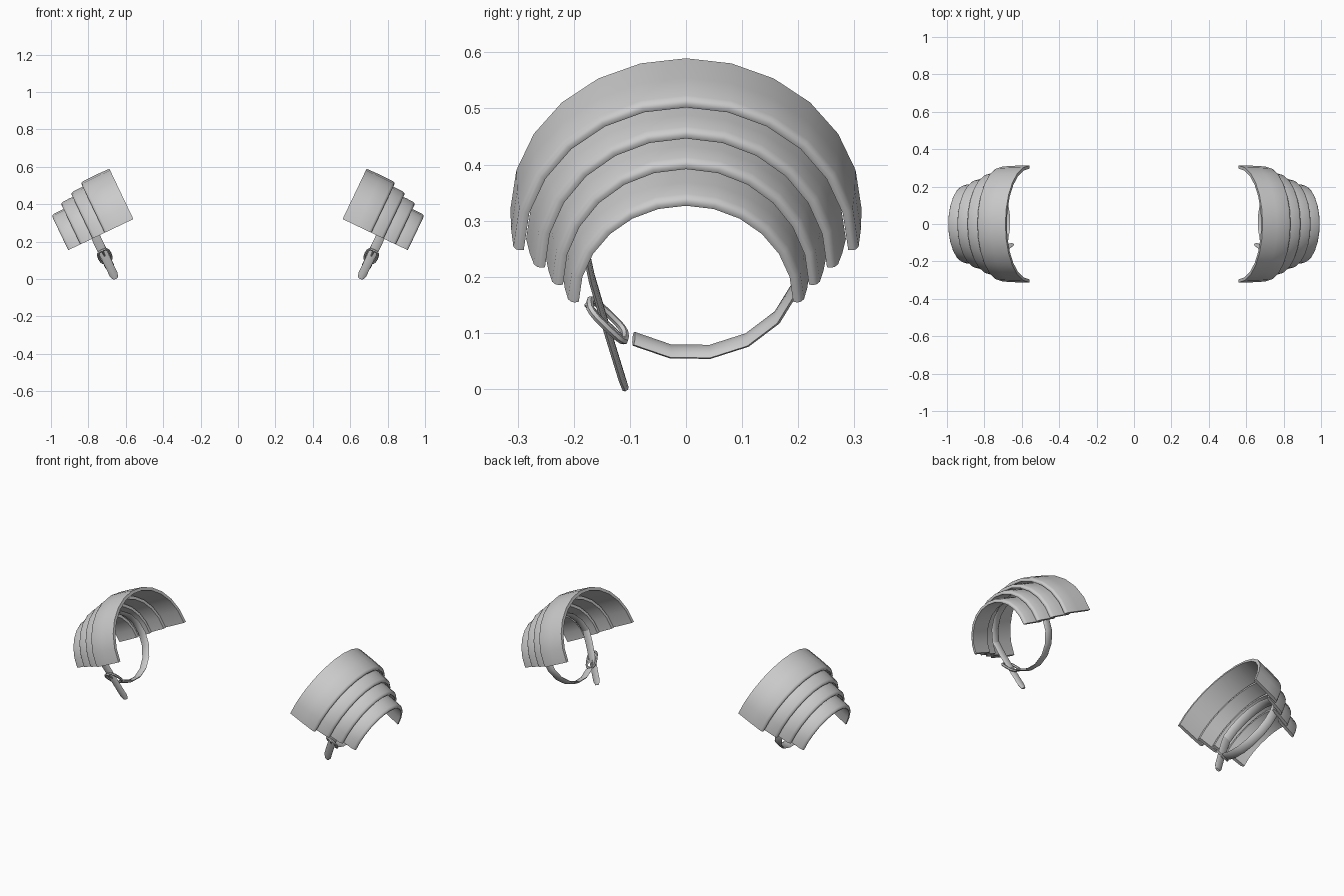
import bpy, bmesh, math
from mathutils import Vector

if "Cube" in bpy.data.objects:
    bpy.data.objects.remove(bpy.data.objects["Cube"])

TILT = math.radians(25.5)
C, S = math.cos(TILT), math.sin(TILT)
BASE = 0.53          # height of the open lower edge of the plates, in the tilted frame
STRAP_T = 0.59       # position of the strap along the arm axis

metal = bpy.data.materials.new("grey")
metal.diffuse_color = (0.6, 0.6, 0.6, 1)
metal.use_nodes = True
metal.node_tree.nodes["Principled BSDF"].inputs["Base Color"].default_value = metal.diffuse_color


def place(t, y, h, side):
    """Tilted frame (along arm, depth, up) to world, mirrored by side."""
    return Vector((side * (C * t + S * h), y, -S * t + C * h))


def sweep(name, rings, side, closed=False):
    """Skin a list of equal cross-section rings given in the tilted frame."""
    bm = bmesh.new()
    rows = [[bm.verts.new(place(*p, side)) for p in ring] for ring in rings]
    n, m = len(rows), len(rows[0])
    for i in range(n if closed else n - 1):
        a, b = rows[i], rows[(i + 1) % n]
        for j in range(m):
            k = (j + 1) % m
            bm.faces.new((a[j], a[k], b[k], b[j]))
    if not closed:
        bm.faces.new(rows[0])
        bm.faces.new(rows[-1])
    bmesh.ops.recalc_face_normals(bm, faces=bm.faces)
    mesh = bpy.data.meshes.new(name)
    bm.to_mesh(mesh)
    bm.free()
    mesh.materials.append(metal)
    ob = bpy.data.objects.new(name, mesh)
    bpy.context.collection.objects.link(ob)
    bpy.ops.object.select_all(action='DESELECT')
    ob.select_set(True)
    bpy.context.view_layer.objects.active = ob
    bpy.ops.object.shade_smooth_by_angle(angle=math.radians(50))


def plate(name, t0, t1, w0, w1, top, side):
    """Half-elliptical band with a rounded outer lip."""
    th = 0.017
    profile = [(t0, 0), ((t0 + t1) / 2, 0.002), (t1 - 0.014, 0.001), (t1 - 0.004, -0.003),
               (t1, -0.009), (t1 - 0.002, -th), (t0, -th)]
    rings = []
    for i in range(13):
        a = math.pi * i / 12
        ring = []
        for t, off in profile:
            w = w0 + (w1 - w0) * (t - t0) / (t1 - t0) + off
            ring.append((t, w * math.cos(a), BASE + (top - BASE + off) * math.sin(a)))
        rings.append(ring)
    sweep(name, rings, side)


def band(name, path, widths, thick, side):
    """Flat strap with softened edges along a (depth, up) path."""
    rings = []
    for i, (y, h) in enumerate(path):
        p, q = path[max(i - 1, 0)], path[min(i + 1, len(path) - 1)]
        d = Vector((q[0] - p[0], q[1] - p[1])).normalized()
        ny, nh = -d.y, d.x
        ring = []
        for u, v in ((-1, 0), (-.7, .8), (0, 1), (.7, .8), (1, 0), (.7, -.8), (0, -1), (-.7, -.8)):
            o = v * thick / 2
            ring.append((STRAP_T + u * widths[i] / 2, y + ny * o, h + nh * o))
        rings.append(ring)
    sweep(name, rings, side)


def buckle(side):
    """Rounded rectangular frame and its prong."""
    cy, ch = -0.14, 0.417
    dy, dh = -0.69, 0.72
    rings = []
    for i in range(16):
        a = math.tau * i / 16
        c, s = math.cos(a), math.sin(a)
        u = math.copysign(abs(c) ** 0.6, c)
        v = math.copysign(abs(s) ** 0.6, s)
        ring = []
        for j in range(6):
            b = math.tau * j / 6
            r, lift = 0.007 * math.cos(b), 0.007 * math.sin(b)
            along, across = u * 0.046 + c * r, v * 0.032 + s * r
            ring.append((STRAP_T + across, cy + dy * along - dh * lift,
                         ch + dh * along + dy * lift))
        rings.append(ring)
    sweep("buckle_frame", rings, side, closed=True)
    prong = []
    for along in (-0.046, 0.0, 0.05):
        prong.append([(STRAP_T + 0.005 * math.cos(b), cy + dy * along - dh * (0.005 * math.sin(b) + 0.005),
                       ch + dh * along + dy * (0.005 * math.sin(b) + 0.005))
                      for b in (math.tau * j / 6 for j in range(6))])
    sweep("buckle_prong", prong, side)


for side in (1, -1):
    # Overlapping shoulder plates, large to small
    plate("shoulder_plate_large", 0.367, 0.537, 0.313, 0.306, 0.828, side)
    plate("shoulder_plate_second", 0.49, 0.609, 0.285, 0.268, 0.801, side)
    plate("shoulder_plate_third", 0.565, 0.681, 0.25, 0.236, 0.775, side)
    plate("shoulder_plate_small", 0.635, 0.753, 0.22, 0.208, 0.737, side)

    # Arm strap: loop from the buckle round the arm, then down as a loose tail
    loop = []
    for i in range(15):
        a = math.radians(-122 + i * 292 / 14)
        loop.append((0.01 + 0.195 * math.cos(a), 0.54 + 0.188 * math.sin(a)))
    band("arm_strap", loop, [0.05] * len(loop), 0.014, side)
    tail = [loop[-1], (-0.168, 0.50), (-0.14, 0.395), (-0.115, 0.305), (-0.108, 0.283)]
    band("strap_tail", tail, [0.05, 0.05, 0.046, 0.046, 0.026], 0.012, side)
    buckle(side)
